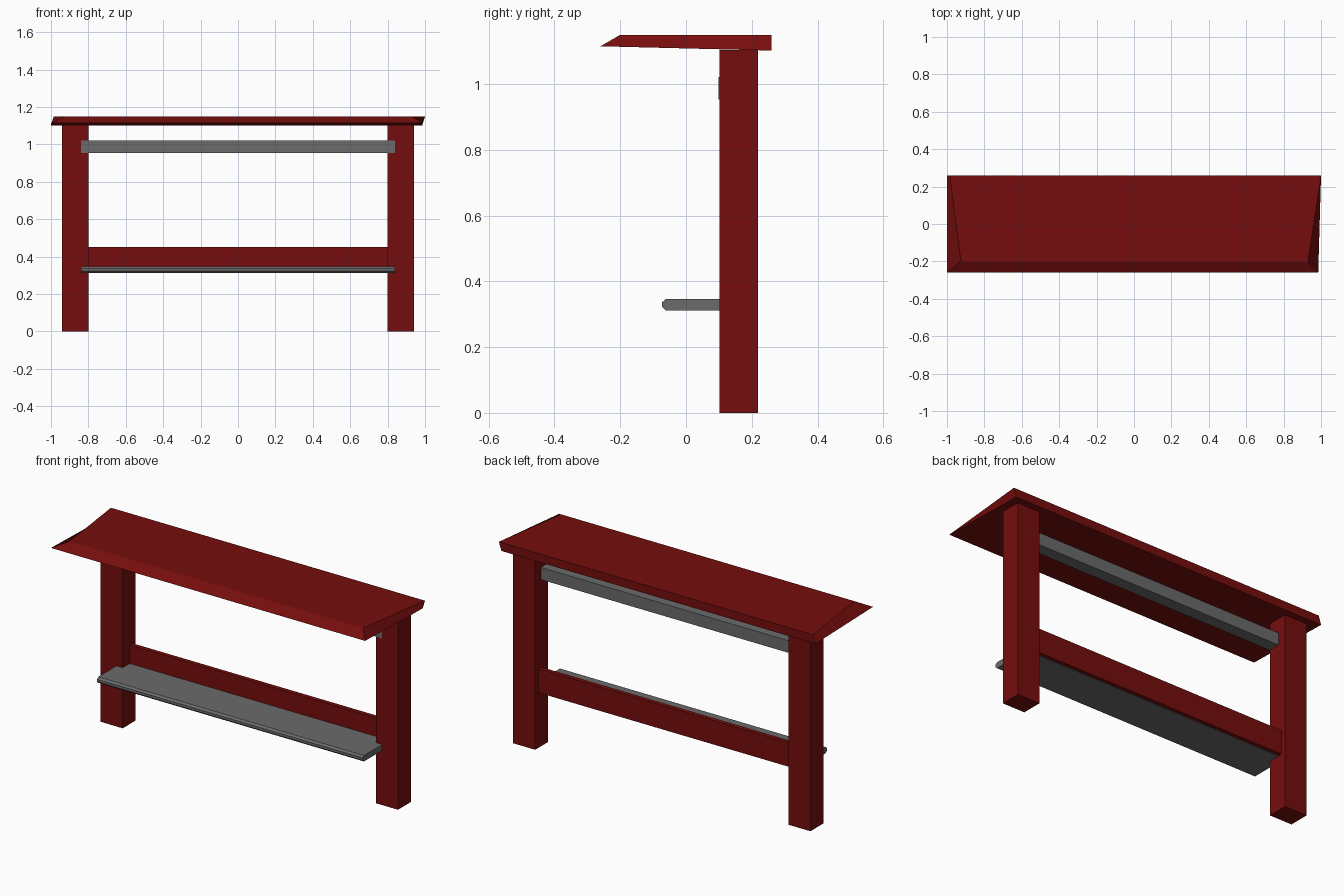
import bpy

if "Cube" in bpy.data.objects:
    bpy.data.objects.remove(bpy.data.objects["Cube"])


def material(name, color):
    m = bpy.data.materials.new(name)
    m.diffuse_color = (*color, 1.0)
    m.use_nodes = True
    m.node_tree.nodes["Principled BSDF"].inputs["Base Color"].default_value = m.diffuse_color
    return m


red = material("dark red paint", (0.18, 0.004, 0.004))
grey = material("grey metal", (0.145, 0.145, 0.145))


def mesh_part(name, verts, faces, mat):
    me = bpy.data.meshes.new(name)
    me.from_pydata(verts, [], faces)
    me.materials.append(mat)
    ob = bpy.data.objects.new(name, me)
    bpy.context.collection.objects.link(ob)
    return ob


def extrude_x(name, profile, x0, x1, mat):
    """Extrude a counter-clockwise (y, z) profile from x0 to x1."""
    n = len(profile)
    verts = [(x, y, z) for x in (x0, x1) for y, z in profile]
    faces = [(i, (i + 1) % n, n + (i + 1) % n, n + i)[::-1] for i in range(n)]
    faces += [tuple(reversed(range(n))), tuple(range(n, 2 * n))]
    return mesh_part(name, verts, faces, mat)


def box(name, x0, x1, y0, y1, z0, z1, mat):
    return extrude_x(name, [(y0, z0), (y1, z0), (y1, z1), (y0, z1)], x0, x1, mat)


# Posts
for side, s in (("left", -1), ("right", 1)):
    box(side + "_post", *sorted((s * 0.80, s * 0.94)), 0.102, 0.219, 0.0, 1.104, red)

# Red board joining the posts behind the shelf
box("lower_board", -0.805, 0.805, 0.165, 0.19, 0.315, 0.452, red)

# Grey rail under the roof
box("upper_rail", -0.84, 0.84, 0.099, 0.168, 0.953, 1.022, grey)

# Grey shelf with a chamfered front edge
extrude_x("shelf", [(-0.062, 0.312), (0.167, 0.312), (0.167, 0.346),
                    (-0.062, 0.346), (-0.073, 0.336), (-0.073, 0.322)],
          -0.84, 0.84, grey)

# Roof slab with sloping front and ends, slightly lopsided
roof_bottom = [(-1.0, -0.26, 1.115), (0.985, -0.26, 1.115),
               (0.985, 0.26, 1.102), (-1.0, 0.26, 1.102)]
roof_top = [(-0.925, -0.2, 1.15), (0.93, -0.2, 1.15),
            (1.0, 0.26, 1.15), (-0.985, 0.26, 1.15)]
mesh_part("roof", roof_bottom + roof_top,
          [(3, 2, 1, 0), (4, 5, 6, 7)] +
          [(i, (i + 1) % 4, 4 + (i + 1) % 4, 4 + i) for i in range(4)], red)
